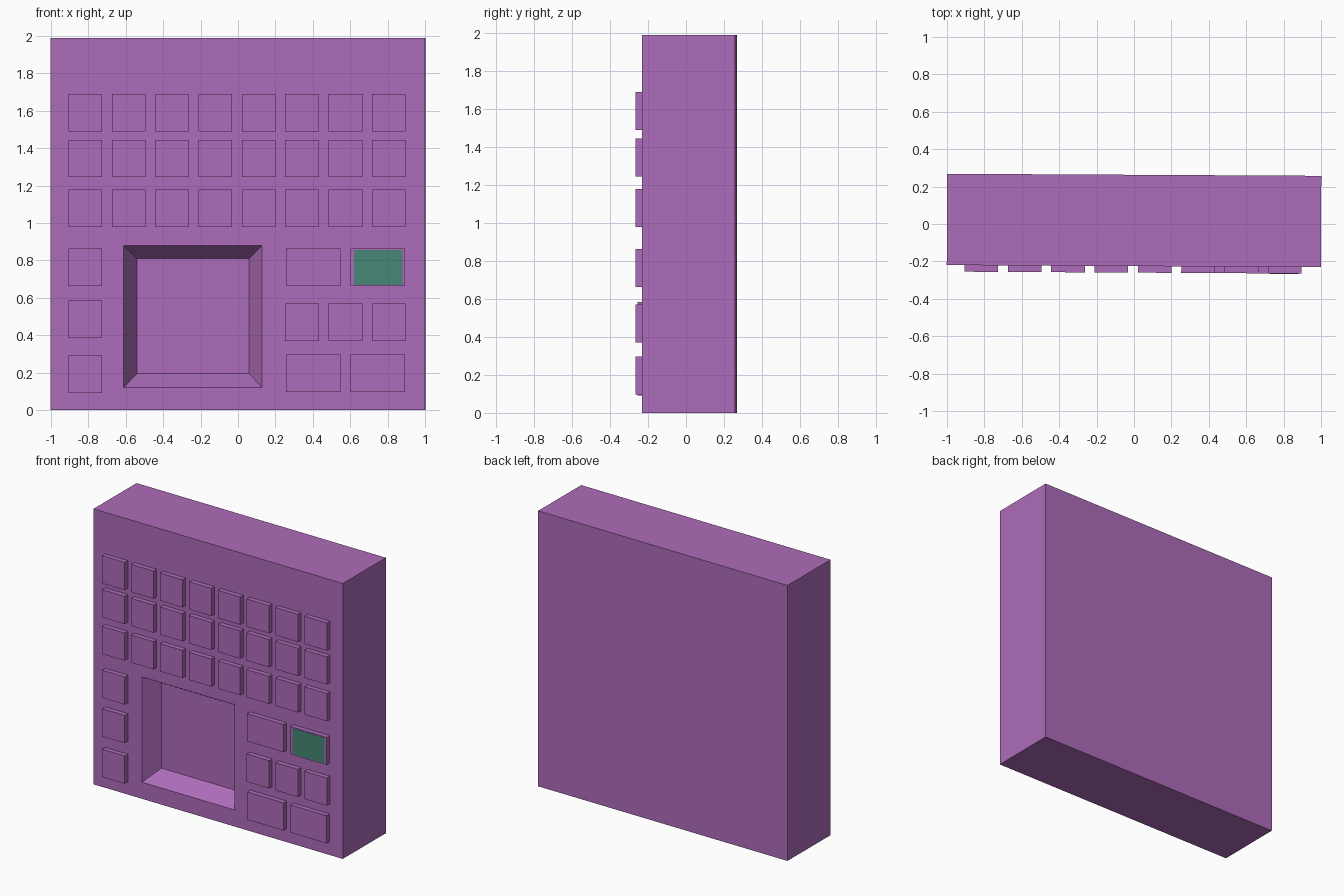
import bpy
import bmesh
from mathutils import Matrix, Vector

cube = bpy.data.objects.get("Cube")
if cube:
    bpy.data.objects.remove(cube, do_unlink=True)

FRONT, BACK, KEY_FRONT = -0.225, 0.263, -0.26
TURN = Matrix.Rotation(-0.0055, 4, 'Z')  # the panel stands very slightly turned


def material(name, rgb):
    mat = bpy.data.materials.new(name)
    mat.use_nodes = True
    mat.diffuse_color = (*rgb, 1)
    mat.node_tree.nodes["Principled BSDF"].inputs["Base Color"].default_value = (*rgb, 1)
    return mat


purple = material("purple", (0.42, 0.15, 0.49))
green = material("green", (0.063, 0.242, 0.184))


def box_mesh(x0, x1, y0, y1, z0, z1):
    bm = bmesh.new()
    size = Matrix.Diagonal((x1 - x0, y1 - y0, z1 - z0, 1))
    middle = Matrix.Translation(((x0 + x1) / 2, (y0 + y1) / 2, (z0 + z1) / 2))
    bmesh.ops.create_cube(bm, size=1, matrix=middle @ size)
    return bm


def finish(name, bm, mat):
    bm.transform(TURN)
    mesh = bpy.data.meshes.new(name)
    bm.to_mesh(mesh)
    bm.free()
    mesh.materials.append(mat)
    obj = bpy.data.objects.new(name, mesh)
    bpy.context.collection.objects.link(obj)
    return obj


def inset_to(bm, face, x0, x1, y, z0, z1):
    """Inset a front face and place its corners on a given rectangle."""
    bmesh.ops.inset_individual(bm, faces=[face], thickness=0.02)
    centre = face.calc_center_median()
    for v in face.verts:
        v.co = Vector((x0 if v.co.x < centre.x else x1, y,
                       z0 if v.co.z < centre.z else z1))


# Cabinet with a tapered square recess
bm = box_mesh(-1, 1, FRONT, BACK, 0, 1.99)
bm.normal_update()
front_face = min(bm.faces, key=lambda f: f.calc_center_median().y)
inset_to(bm, front_face, -0.61, 0.13, FRONT, 0.12, 0.88)
inset_to(bm, front_face, -0.54, 0.06, FRONT + 0.12, 0.195, 0.81)
finish("cabinet", bm, purple)


def key(name, x, z, width=0.18, height=0.2):
    finish(name, box_mesh(x, x + width, KEY_FRONT, FRONT + 0.002, z, z + height), purple)


# Three full rows of keys
columns = [-0.905 + 0.2318 * i for i in range(8)]
for row, z in enumerate((1.49, 1.245, 0.98)):
    for col, x in enumerate(columns):
        key(f"key_row{row + 1}_{col + 1}", x, z)

# Keys beside the recess
for i, z in enumerate((0.663, 0.385, 0.092)):
    key(f"side_key_{i + 1}", columns[0], z)
for i, x in enumerate(columns[5:]):
    key(f"small_key_{i + 1}", x, 0.37)
for level, z in (("upper", 0.663), ("lower", 0.097)):
    for side, x in (("right", 0.258), ("left", 0.603)):
        key(f"wide_key_{level}_{side}", x, z, width=0.292)

# Green screen on the upper left wide key
finish("green_screen", box_mesh(0.622, 0.88, KEY_FRONT - 0.002, KEY_FRONT + 0.002, 0.67, 0.855), green)
